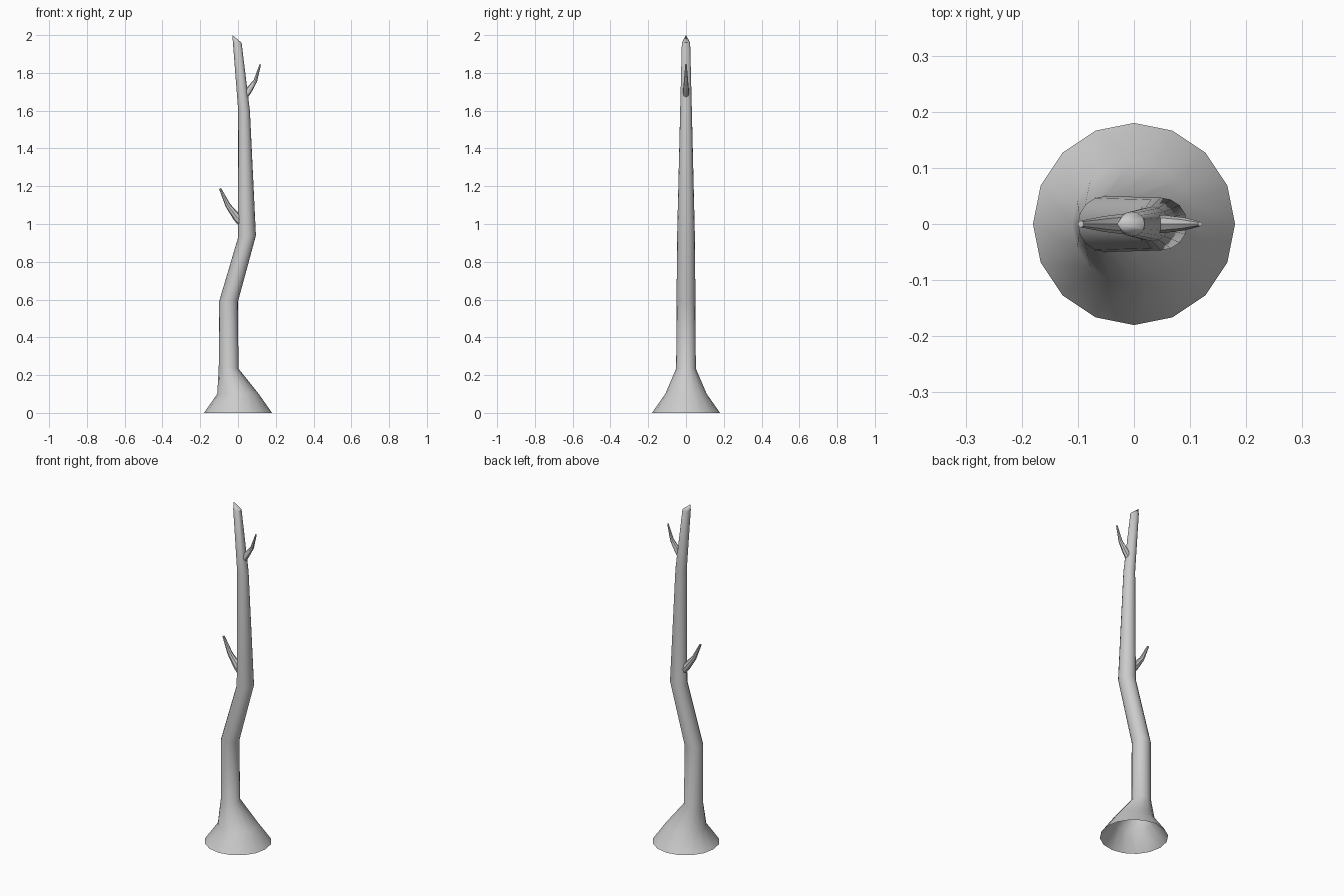
import bpy, bmesh, math
from mathutils import Vector

if "Cube" in bpy.data.objects:
    bpy.data.objects.remove(bpy.data.objects["Cube"])


def tube(name, rings, sides, tip=None):
    """Loft rings of (x, z, radius_along, radius_y, tilt), optionally closed with a tip."""
    bm = bmesh.new()
    loops = []
    for x, z, r, ry, tilt in rings:
        loop = []
        for i in range(sides):
            a = 2 * math.pi * i / sides
            c = r * math.cos(a)
            loop.append(bm.verts.new((x + c * math.cos(tilt), ry * math.sin(a),
                                      z + c * math.sin(tilt))))
        loops.append(loop)
    for lo, hi in zip(loops, loops[1:]):
        for i in range(sides):
            j = (i + 1) % sides
            bm.faces.new((lo[i], lo[j], hi[j], hi[i]))
    if tip:
        t = bm.verts.new(tip)
        for i in range(sides):
            bm.faces.new((loops[-1][i], loops[-1][(i + 1) % sides], t))
    else:
        bm.faces.new(loops[-1])
    me = bpy.data.meshes.new(name)
    bm.to_mesh(me)
    bm.free()
    ob = bpy.data.objects.new(name, me)
    bpy.context.collection.objects.link(ob)
    bpy.context.view_layer.objects.active = ob
    ob.select_set(True)
    bpy.ops.object.shade_smooth_by_angle(angle=math.radians(40))
    ob.select_set(False)
    return ob


# Trunk: flared open foot, crooked stem, splintered pointed top
tube("trunk", [
    (0, 0, .18, .18, 0),
    (0, .10, .11, .11, 0),
    (-.05, .235, .052, .052, 0),
    (-.05, .59, .05, .05, 0),
    (.048, .935, .047, .047, .08),
    (.032, 1.60, .031, .031, 0),
    (-.004, 1.96, .023, .022, 0),
], 16, tip=(-.03, 0, 2.0))

# Lower branch, leaning to the left
tube("lower_branch", [
    (.02, 1.01, .025, .022, .6),
    (-.005, 1.035, .022, .02, .65),
    (-.053, 1.098, .014, .014, .5),
    (-.095, 1.188, .006, .006, .4),
], 8)

# Upper branch, leaning to the right
tube("upper_branch", [
    (.035, 1.68, .02, .017, -.6),
    (.055, 1.705, .018, .016, -.6),
    (.092, 1.758, .010, .011, -.45),
    (.118, 1.845, .004, .004, -.3),
], 8)
